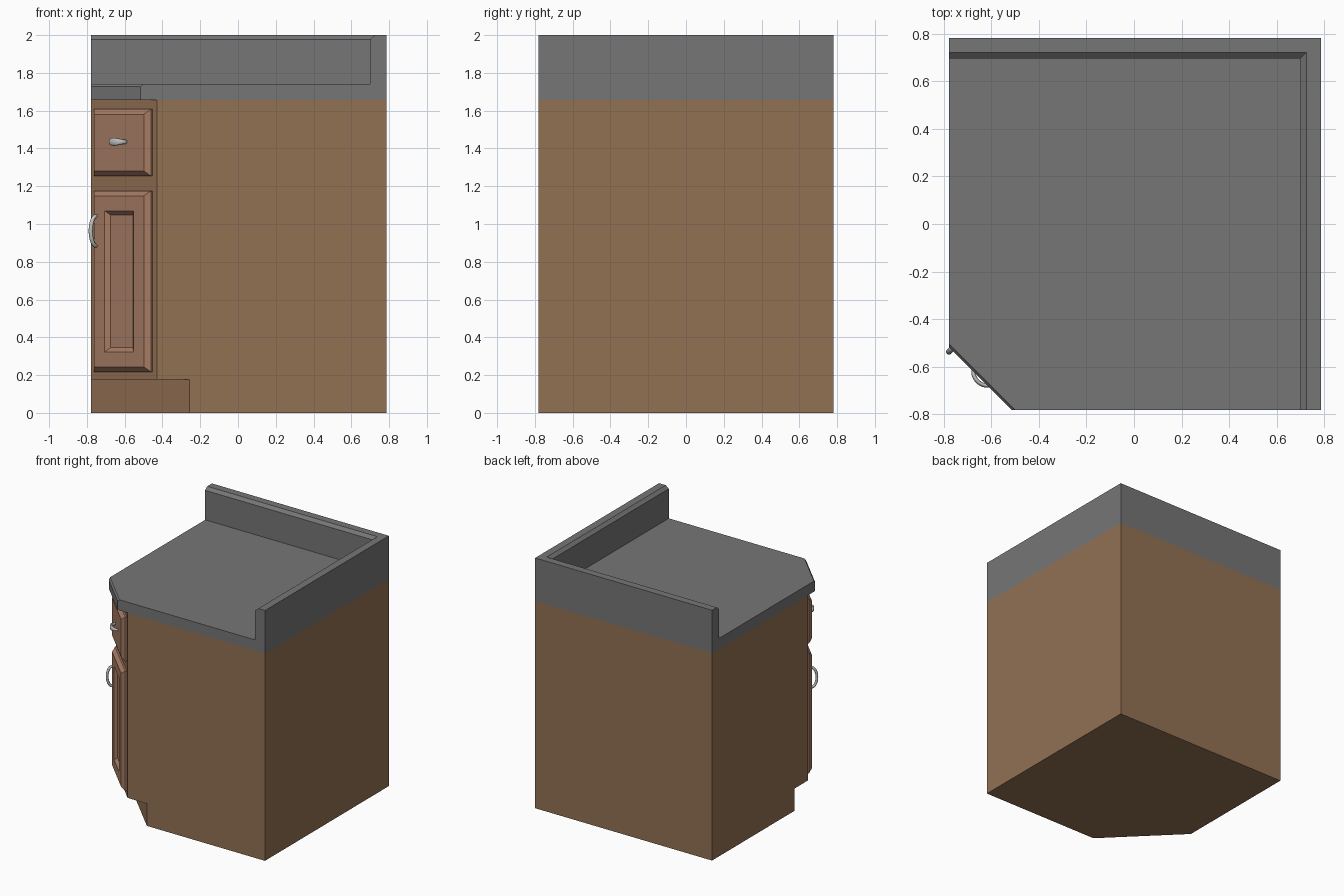
import bpy, bmesh, math
from mathutils import Matrix, Vector

if "Cube" in bpy.data.objects:
    bpy.data.objects.remove(bpy.data.objects["Cube"])

X0, X1, Y0, Y1 = -0.778, 0.786, -0.782, 0.782


def material(name, rgb):
    m = bpy.data.materials.new(name)
    m.diffuse_color = (*rgb, 1)
    m.use_nodes = True
    m.node_tree.nodes["Principled BSDF"].inputs["Base Color"].default_value = m.diffuse_color
    return m


WOOD = material("carcass_wood", (0.29, 0.165, 0.088))
FRONT = material("front_wood", (0.38, 0.20, 0.125))
STONE = material("worktop_grey", (0.18, 0.18, 0.18))
METAL = material("handle_metal", (0.50, 0.52, 0.50))


def loft(name, loops, mat, matrix=Matrix(), smooth=False):
    """Skin a stack of equal-length closed loops and cap both ends."""
    bm = bmesh.new()
    rings = [[bm.verts.new(p) for p in loop] for loop in loops]
    n = len(rings[0])
    for a, b in zip(rings, rings[1:]):
        for i in range(n):
            j = (i + 1) % n
            bm.faces.new((a[i], a[j], b[j], b[i]))
    bm.faces.new(rings[0][::-1])
    bm.faces.new(rings[-1])
    bmesh.ops.remove_doubles(bm, verts=bm.verts, dist=1e-5)
    bmesh.ops.transform(bm, matrix=matrix, verts=bm.verts)
    bmesh.ops.recalc_face_normals(bm, faces=bm.faces)
    for f in bm.faces:
        f.smooth = smooth
    me = bpy.data.meshes.new(name)
    bm.to_mesh(me)
    bm.free()
    me.materials.append(mat)
    ob = bpy.data.objects.new(name, me)
    bpy.context.collection.objects.link(ob)
    return ob


def corner_plan(z, cut):
    """Square plan with the front-left corner cut off diagonally."""
    return [(X0 + cut, Y0, z), (X1, Y0, z), (X1, Y1, z), (X0, Y1, z), (X0, Y0 + cut, z)]


def splash_plan(z, d):
    """L-shaped plan along the back and right edges."""
    return [(X1 - d, Y0, z), (X1, Y0, z), (X1, Y1, z),
            (X0, Y1, z), (X0, Y1 - d, z), (X1 - d, Y1 - d, z)]


# Cabinet body with recessed toe kick
loft("cabinet_body", [corner_plan(0, 0.52), corner_plan(0.178, 0.52),
                      corner_plan(0.178, 0.35), corner_plan(1.657, 0.35)], WOOD)

# Worktop with chamfered diagonal edge, and backsplash
loft("worktop", [corner_plan(1.657, 0.262), corner_plan(1.727, 0.262),
                 corner_plan(1.742, 0.278)], STONE)
loft("backsplash", [splash_plan(1.742, 0.086), splash_plan(1.978, 0.086),
                    splash_plan(2.0, 0.06)], STONE)

# Local frame on the diagonal face: x across, y up, z outward
s = math.sqrt(0.5)
FACE = Matrix(((s, 0, -s, X0 + 0.175), (-s, 0, -s, Y0 + 0.175), (0, 1, 0, 0), (0, 0, 0, 1)))


def panel(name, half, z0, z1, steps):
    """Rectangular front; steps are (inset, outward depth) pairs."""
    loops = []
    for i, d in steps:
        w, a, b = half - i, z0 + i, z1 - i
        loops.append([(-w, a, d), (w, a, d), (w, b, d), (-w, b, d)])
    loft(name, loops, FRONT, FACE)


edge = [(0, 0), (0, 0.012), (0.027, 0.038)]
panel("drawer_front", 0.213, 1.254, 1.608, edge)
panel("door", 0.213, 0.217, 1.176, edge + [(0.056, 0.038), (0.106, 0.038), (0.129, 0.016)][1:])


def handle(name, centre, along, half, rise, thick, end_w, mid_w):
    """Bow handle: an oval section swept along a half ellipse."""
    centre, along, out = Vector(centre), Vector(along), Vector((0, 0, 1))
    side = along.cross(out)
    rings = []
    for k in range(17):
        t = math.pi * k / 16
        c = centre - along * half * math.cos(t) + out * rise * math.sin(t)
        tangent = (along * half * math.sin(t) + out * rise * math.cos(t)).normalized()
        normal = side.cross(tangent)
        w = end_w + (mid_w - end_w) * math.sin(t) ** 2
        rings.append([c + normal * thick * math.cos(a) + side * w * math.sin(a)
                      for a in (math.tau * i / 12 for i in range(12))])
    loft(name, rings, METAL, FACE, smooth=True)


# Handles
handle("drawer_handle", (0, 1.435, 0.036), (1, 0, 0), 0.052, 0.042, 0.009, 0.010, 0.021)
handle("door_handle", (-0.173, 0.963, 0.036), (0, 1, 0), 0.079, 0.041, 0.010, 0.011, 0.012)
